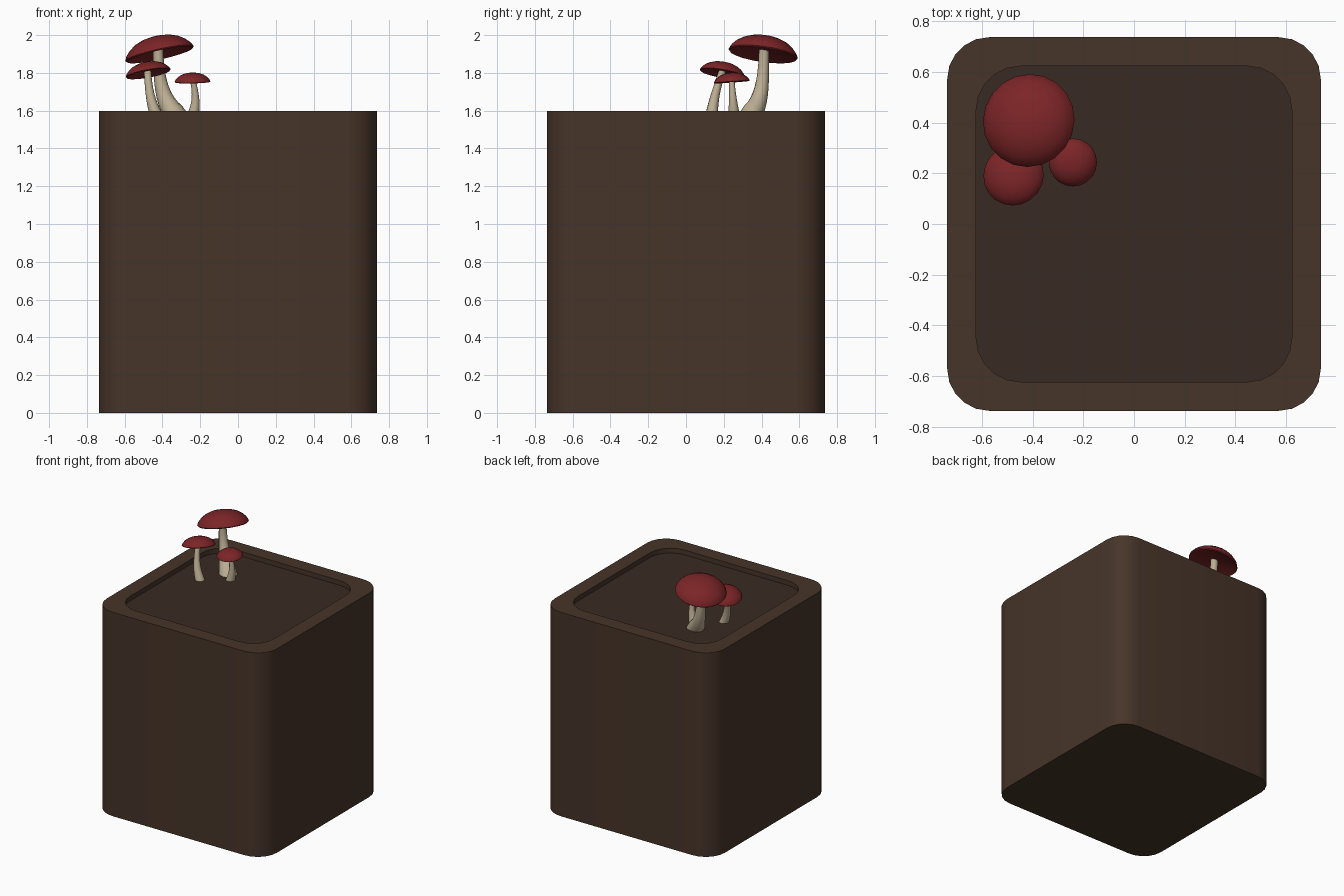
import bpy, math
from mathutils import Vector

if "Cube" in bpy.data.objects:
    bpy.data.objects.remove(bpy.data.objects["Cube"])


def material(name, rgb):
    m = bpy.data.materials.new(name)
    m.diffuse_color = (*rgb, 1)
    m.use_nodes = True
    m.node_tree.nodes["Principled BSDF"].inputs["Base Color"].default_value = m.diffuse_color
    return m


BROWN = material("pot_brown", (0.062, 0.035, 0.022))
SOIL = material("soil_dark", (0.040, 0.024, 0.016))
RED = material("cap_red", (0.20, 0.018, 0.020))
CREAM = material("stem_cream", (0.50, 0.42, 0.29))


def make(name, rings, mat, close_start=True, close_end=True, wrap=False):
    """Skin a list of equal-length rings into a mesh object."""
    n = len(rings[0])
    verts = [v for r in rings for v in r]
    faces = []
    for i in range(len(rings) if wrap else len(rings) - 1):
        a, b = i * n, (i + 1) % len(rings) * n
        faces += [(a + j, a + (j + 1) % n, b + (j + 1) % n, b + j) for j in range(n)]
    if close_start:
        faces.append(tuple(reversed(range(n))))
    if close_end:
        faces.append(tuple(range(len(verts) - n, len(verts))))
    me = bpy.data.meshes.new(name)
    me.from_pydata(verts, [], faces)
    me.materials.append(mat)
    ob = bpy.data.objects.new(name, me)
    bpy.context.collection.objects.link(ob)
    bpy.ops.object.select_all(action='DESELECT')
    ob.select_set(True)
    bpy.context.view_layer.objects.active = ob
    bpy.ops.object.shade_smooth_by_angle(angle=math.radians(40))
    return ob


def rounded_square(half, radius, z, seg=5):
    pts = []
    for k, (sx, sy) in enumerate([(1, 1), (-1, 1), (-1, -1), (1, -1)]):
        for i in range(seg + 1):
            a = math.radians(90 * (k + i / seg))
            pts.append((sx * (half - radius) + radius * math.cos(a),
                        sy * (half - radius) + radius * math.sin(a), z))
    return pts


def circle(center, u, v, r, n):
    return [center + (u * math.cos(2 * math.pi * j / n) + v * math.sin(2 * math.pi * j / n)) * r
            for j in range(n)]


def frame(normal):
    w = Vector(normal).normalized()
    u = Vector((0, 1, 0)).cross(w).normalized()
    return u, w.cross(u), w


# Pot with recessed top, and the soil filling it
SOIL_Z = 1.56
make("pot", [rounded_square(0.737, 0.165, 0), rounded_square(0.737, 0.165, 1.597),
             rounded_square(0.623, 0.175, 1.597), rounded_square(0.623, 0.175, SOIL_Z)],
     BROWN, close_end=False)
make("soil", [rounded_square(0.623, 0.175, SOIL_Z - 0.02), rounded_square(0.623, 0.175, SOIL_Z)], SOIL)

# Cap profile: radius and height fractions, from underside centre over the rim to the apex
CAP = [(0.06, 0.20), (0.5, 0.14), (0.9, 0.0), (0.97, -0.05), (1.0, 0.02), (0.95, 0.24), (0.84, 0.48),
       (0.66, 0.73), (0.44, 0.90), (0.22, 0.98), (0.04, 1.0)]


def bezier(points, t):
    pts = list(points)
    while len(pts) > 1:
        pts = [a.lerp(b, t) for a, b in zip(pts, pts[1:])]
    return pts[0]


def mushroom(name, center, radius, height, slope, path, r_base, r_top):
    c = Vector(center)
    u, v, w = frame((-slope[0], -slope[1], 1))
    make(name + "_cap", [circle(c + w * height * h, u, v, radius * r, 20) for r, h in CAP], RED)
    # Stem: curved taper, flared at the base, ending inside the cap
    ctrl = [Vector(p) for p in path] + [c + w * height * 0.4]
    rings = []
    for i in range(11):
        t = i / 10
        d = bezier(ctrl, min(t + 0.02, 1)) - bezier(ctrl, max(t - 0.02, 0))
        d = Vector((0, 0, 1)) if i == 0 else d
        a, b, _ = frame(d)
        rings.append(circle(bezier(ctrl, t), a, b, r_top + (r_base - r_top) * (1 - t) ** 2, 12))
    make(name + "_stem", rings, CREAM)


# Cluster of three mushrooms
mushroom("large_mushroom", (-0.415, 0.408, 1.900), 0.185, 0.095, (0.22, -0.14),
         [(-0.315, 0.33, SOIL_Z), (-0.41, 0.41, 1.65), (-0.42, 0.41, 1.78)], 0.066, 0.027)
mushroom("medium_mushroom", (-0.475, 0.192, 1.797), 0.121, 0.060, (0.18, -0.17),
         [(-0.425, 0.135, SOIL_Z), (-0.465, 0.14, 1.64), (-0.475, 0.165, 1.73)], 0.036, 0.019)
mushroom("small_mushroom", (-0.241, 0.243, 1.753), 0.095, 0.048, (0.02, 0.07),
         [(-0.243, 0.255, SOIL_Z), (-0.215, 0.25, 1.64), (-0.225, 0.245, 1.70)], 0.034, 0.015)
